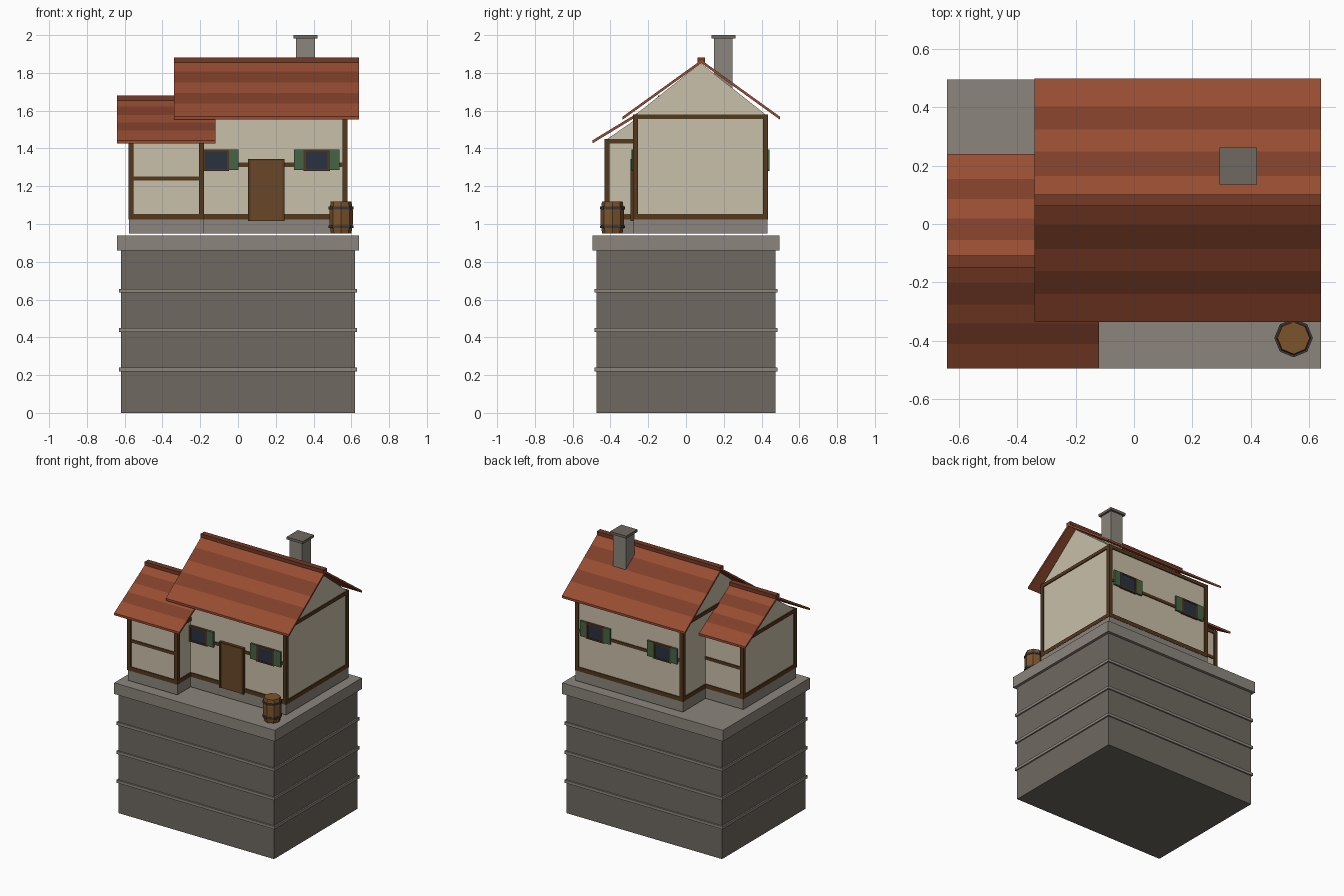
import bpy, bmesh
from math import cos, sin, pi

if "Cube" in bpy.data.objects:
    bpy.data.objects.remove(bpy.data.objects["Cube"])


def material(name, r, g, b):
    m = bpy.data.materials.new(name)
    m.diffuse_color = [(c / 255) ** 2.2 for c in (r, g, b)] + [1]
    m.use_nodes = True
    m.node_tree.nodes["Principled BSDF"].inputs["Base Color"].default_value = m.diffuse_color
    return m


STONE = material("stone", 110, 104, 96)
TRIM = material("pale_stone", 138, 133, 124)
PLASTER = material("plaster", 200, 190, 168)
TIMBER = material("timber", 84, 59, 35)
DOOR = material("door_wood", 104, 73, 45)
GLASS = material("glass", 46, 52, 66)
GREEN = material("shutter_green", 72, 100, 70)
TILE_A = material("tile_light", 150, 78, 54)
TILE_B = material("tile_dark", 126, 65, 46)
RIDGE = material("ridge_tile", 116, 60, 42)
BARREL = material("barrel_wood", 122, 84, 48)
IRON = material("iron", 62, 62, 66)


def finish(name, bm, mats):
    bmesh.ops.recalc_face_normals(bm, faces=bm.faces)
    me = bpy.data.meshes.new(name)
    bm.to_mesh(me)
    bm.free()
    for m in mats:
        me.materials.append(m)
    ob = bpy.data.objects.new(name, me)
    bpy.context.collection.objects.link(ob)
    return ob


def box(name, x0, x1, y0, y1, z0, z1, mat):
    bm = bmesh.new()
    bmesh.ops.create_cube(bm, size=1)
    for v in bm.verts:
        v.co = ((x0 + x1) / 2 + v.co.x * (x1 - x0),
                (y0 + y1) / 2 + v.co.y * (y1 - y0),
                (z0 + z1) / 2 + v.co.z * (z1 - z0))
    return finish(name, bm, [mat])


def prism(name, profile, x0, x1, mats, pick=lambda i: 0):
    """Extrude a y-z profile along x; pick(i) gives the material of side i."""
    bm = bmesh.new()
    a, b = [[bm.verts.new((x, y, z)) for y, z in profile] for x in (x0, x1)]
    bm.faces.new(a)
    bm.faces.new(b[::-1])
    n = len(profile)
    for i in range(n):
        j = (i + 1) % n
        bm.faces.new((a[i], b[i], b[j], a[j])).material_index = pick(i)
    return finish(name, bm, mats)


def lathe(name, profile, cx, cy, mat, sides=8):
    """Closed solid of revolution from (radius, z) points."""
    bm = bmesh.new()
    rings = [[bm.verts.new((cx + r * cos(2 * pi * k / sides), cy + r * sin(2 * pi * k / sides), z))
              for k in range(sides)] for r, z in profile]
    bm.faces.new(rings[0])
    bm.faces.new(rings[-1])
    for lo, hi in zip(rings, rings[1:]):
        for k in range(sides):
            j = (k + 1) % sides
            bm.faces.new((lo[k], lo[j], hi[j], hi[k]))
    return finish(name, bm, [mat])


def gable_roof(name, cy, half, x0, x1, eave, ridge):
    """Thin chevron roof with five colour courses on each slope."""
    t = 0.016
    steps = [0, 0.23, 0.42, 0.6, 0.8, 1]
    left = [(cy - half + half * s, eave + (ridge - eave) * s) for s in steps]
    right = [(2 * cy - y, z) for y, z in left[-2::-1]]
    under = [(cy + half, eave - t), (cy, ridge - t), (cy - half, eave - t)]
    prism(name, left + right + under, x0, x1, [TILE_A, TILE_B],
          lambda i: int(i in (1, 3, 6, 8)))
    box(name + "_ridge_cap", x0, x1, cy - 0.02, cy + 0.02, ridge - 0.012, ridge + 0.013, RIDGE)


def timber_house(name, x0, x1, y0, y1, top, peak):
    """Plinth, plastered walls with gable, and the timber frame round them."""
    i, w = 0.008, 0.027
    cy = (y0 + y1) / 2
    box(name + "_plinth", x0 + .003, x1 - .003, y0 + .003, y1 - .003, 0.95, 1.025, TRIM)
    prism(name + "_walls", [(y0 + i, 1.02), (y1 - i, 1.02), (y1 - i, top - .005),
                            (cy, peak), (y0 + i, top - .005)], x0 + i, x1 - i, [PLASTER])
    for sx, xa in (("left", x0), ("right", x1 - w)):
        for sy, ya in (("front", y0), ("back", y1 - w)):
            box(f"{name}_post_{sy}_{sx}", xa, xa + w, ya, ya + w, 1.024, top, TIMBER)
    for level, za, zb in (("sill", 1.024, 1.053), ("top", top - .025, top)):
        for sy, ya in (("front", y0), ("back", y1 - w)):
            box(f"{name}_{level}_beam_{sy}", x0 + w, x1 - w, ya + .001, ya + w - .001, za, zb, TIMBER)
        for sx, xa in (("left", x0), ("right", x1 - w)):
            box(f"{name}_{level}_beam_{sx}", xa + .001, xa + w - .001, y0 + w, y1 - w, za, zb, TIMBER)


def mid_rails(name, x0, x1, y0, y1, z):
    for side, ya in (("front", y0 + .002), ("back", y1 - .02)):
        box(f"{name}_rail_{side}", x0 + .027, x1 - .027, ya, ya + .018, z - .011, z + .011, TIMBER)


def window(name, cx, wall, s):
    """Window with two shutters; s is the outward y direction."""
    def slab(part, xa, xb, za, zb, depth, mat):
        ya, yb = sorted((wall - s * .012, wall + s * depth))
        box(f"{name}_{part}", cx + xa, cx + xb, ya, yb, za, zb, mat)
    slab("glass", -.058, .058, 1.29, 1.385, .004, GLASS)
    for side in (-1, 1):
        slab(f"frame_side_{side}", *sorted((side * .058, side * .07)), 1.28, 1.395, .008, TIMBER)
        slab(f"shutter_{side}", *sorted((side * .07, side * .12)), 1.285, 1.395, .006, GREEN)
    slab("lintel", -.058, .058, 1.385, 1.395, .008, TIMBER)
    slab("ledge", -.058, .058, 1.28, 1.29, .008, TIMBER)


# Stone base with string courses
box("base", -.62, .62, -.475, .475, 0, .865, STONE)
box("base_cap", -.64, .64, -.495, .495, .86, .94, TRIM)
for k in range(3):
    z = .23 + .2083 * k
    box(f"base_band_{k}", -.63, .63, -.485, .485, z - .01, z + .01, TRIM)

# Main house
timber_house("house", -.28, .58, -.28, .435, 1.58, 1.852)
mid_rails("house", -.28, .58, -.28, .435, 1.314)
gable_roof("house_roof", .081, .417, -.34, .64, 1.568, 1.868)

# Side wing
timber_house("wing", -.58, -.18, -.432, .176, 1.45, 1.65)
mid_rails("wing", -.58, -.18, -.432, .176, 1.24)
gable_roof("wing_roof", -.128, .367, -.64, -.12, 1.443, 1.666)

# Windows, front and back
for side, wall, s in (("front", -.28, -1), ("back", .435, 1)):
    for label, cx in (("left", -.117), ("right", .417)):
        window(f"window_{side}_{label}", cx, wall, s)

# Door
box("door", .065, .235, -.289, -.265, 1.015, 1.335, DOOR)
for label, xa in (("left", .053), ("right", .235)):
    box(f"door_jamb_{label}", xa, xa + .012, -.294, -.265, 1.015, 1.345, TIMBER)
box("door_lintel", .065, .235, -.294, -.265, 1.335, 1.345, TIMBER)

# Chimney
box("chimney", .307, .407, .147, .247, 1.6, 1.99, TRIM)
box("chimney_cap", .293, .421, .135, .262, 1.982, 2.0, STONE)

# Barrel with two hoops
lathe("barrel", [(.054, .95), (.062, 1.0), (.062, 1.07), (.055, 1.118)], .546, -.39, BARREL)
for k, z in enumerate((.985, 1.085)):
    lathe(f"barrel_hoop_{k}", [(.066, z - .007), (.066, z + .007)], .546, -.39, IRON)
